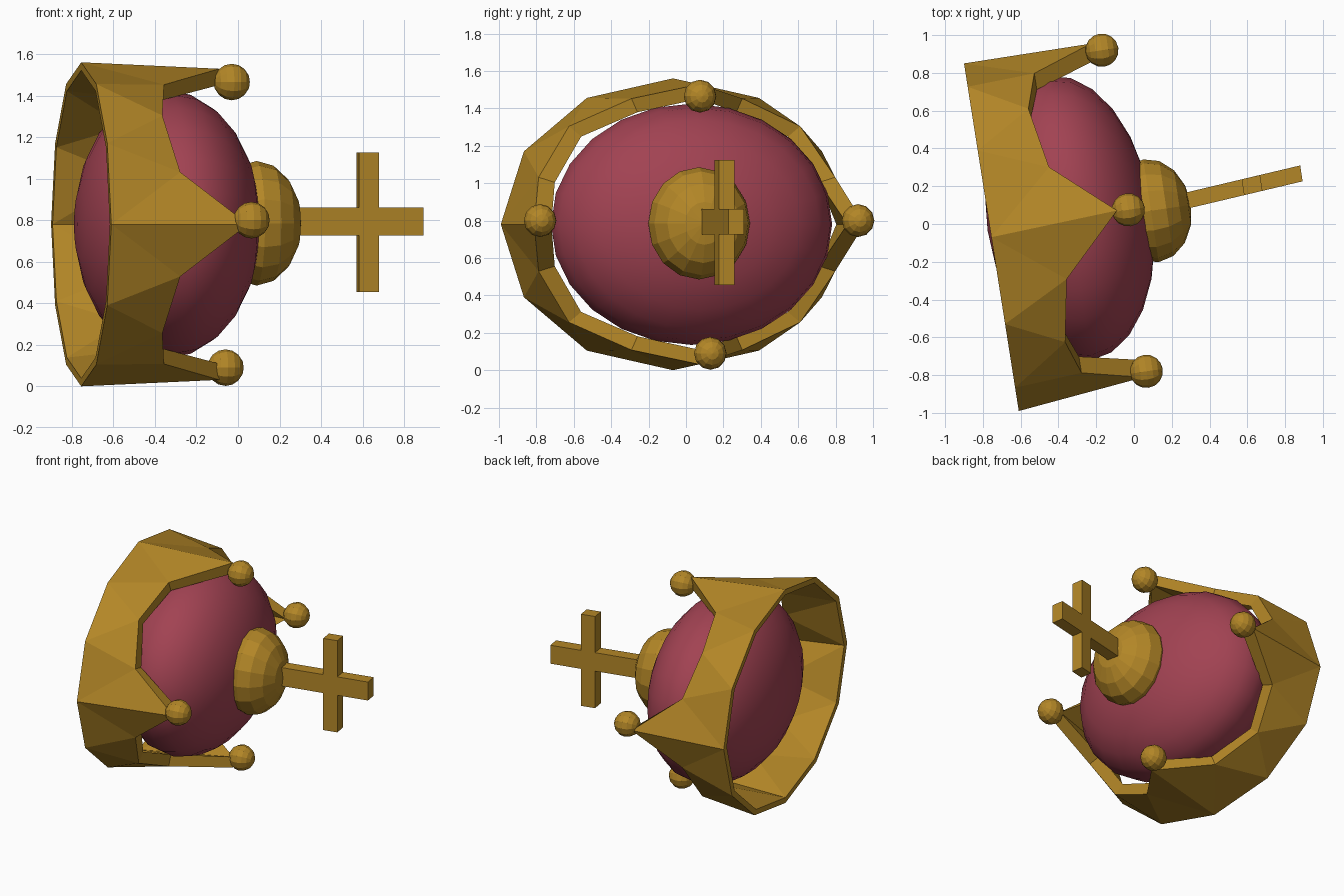
import bpy, bmesh, math
from mathutils import Matrix, Vector

if "Cube" in bpy.data.objects:
    bpy.data.objects.remove(bpy.data.objects["Cube"])


def material(name, col):
    m = bpy.data.materials.new(name)
    m.diffuse_color = (*col, 1)
    m.use_nodes = True
    m.node_tree.nodes["Principled BSDF"].inputs["Base Color"].default_value = m.diffuse_color
    return m


gold = material("gold", (0.45, 0.24, 0.02))
red = material("crimson velvet", (0.36, 0.055, 0.085))

# The crown lies on its side: local x, y across the rim, local z along the axis
ACROSS = Vector((0.145, -0.92, 0))
UP = Vector((0, 0, 0.78))
AXIS = Vector((0.978, 0.208, 0))
BASE = Vector((-0.755, -0.07, 0.78))


def frame(center, x, y, z):
    m = Matrix.Identity(4)
    for i, v in enumerate((x, y, z, Vector(center))):
        for r in range(3):
            m[r][i] = v[r]
    return m


def finish(name, bm, mat, smooth=False):
    bmesh.ops.recalc_face_normals(bm, faces=bm.faces)
    me = bpy.data.meshes.new(name)
    for f in bm.faces:
        f.smooth = smooth
    bm.to_mesh(me)
    bm.free()
    me.materials.append(mat)
    ob = bpy.data.objects.new(name, me)
    bpy.context.collection.objects.link(ob)
    return ob


def ball(name, matrix, seg, rings, mat, smooth=False):
    bm = bmesh.new()
    bmesh.ops.create_uvsphere(bm, u_segments=seg, v_segments=rings, radius=1, matrix=matrix)
    return finish(name, bm, mat, smooth)


# Crown band: 12-sided rim rising to four points, with a wall of real thickness
def crown_band():
    bm = bmesh.new()

    def ring(spec, inset):
        out = []
        for q in range(4):
            for deg, r, h in spec:
                a = math.radians(deg + 90 * q)
                p = Vector((math.cos(a), math.sin(a), 0)) * (r - inset)
                out.append(bm.verts.new(BASE + p.x * ACROSS + p.y * UP + h * AXIS))
        return out

    low = [(0, 1, 0), (30, 1, 0), (60, 1, 0)]
    high = [(0, 0.96, 0.68), (20.5, 0.92, 0.36), (45, 0.95, 0.30), (69.5, 0.92, 0.36)]
    bo, to = ring(low, 0), ring(high, 0)
    bi, ti = ring(low, 0.05), ring(high, 0.10)
    for b, t in ((bo, to), (bi, ti)):
        for q in range(4):
            B = [b[(3 * q + k) % 12] for k in range(4)]
            T = [t[(4 * q + k) % 16] for k in range(5)]
            for tri in ((B[0], T[0], T[1]), (B[0], T[1], B[1]), (B[1], T[1], T[2]),
                        (B[1], T[2], B[2]), (B[2], T[2], T[3]), (B[2], T[3], B[3]),
                        (B[3], T[3], T[4])):
                bm.faces.new(tri)
    for o, i in ((bo, bi), (to, ti)):
        n = len(o)
        for k in range(n):
            j = (k + 1) % n
            bm.faces.new((o[k], o[j], i[j], i[k]))
    return finish("crown_band", bm, gold)


crown_band()

# Padded cap inside the band
t = math.radians(8.5)
side = Vector((math.sin(t), -math.cos(t), 0))
fwd = Vector((math.cos(t), math.sin(t), 0))
Z = Vector((0, 0, 1))
ball("velvet_cap", frame((-0.34, 0.03, 0.78), side * 0.76, Z * 0.645, fwd * 0.44), 24, 12, red, True)

# Orb on top of the cap
ball("orb", frame((0.09, 0.07, 0.785), side * 0.275, Z * 0.30, fwd * 0.215), 16, 8, gold)

# Small balls on the four points
for i, c in enumerate(((0.065, -0.78, 0.80), (-0.03, 0.075, 1.465),
                       (-0.17, 0.92, 0.80), (-0.06, 0.13, 0.09))):
    ball("point_ball_%d" % (i + 1), frame(c, side * 0.088, Z * 0.088, fwd * 0.088), 12, 8, gold)


# Cross: shaft along the axis and one crossbar
def bar(name, center, length, height):
    bm = bmesh.new()
    d = Vector((0.97, 0.23, 0)).normalized()
    bmesh.ops.create_cube(bm, size=1, matrix=frame(center, side * 0.085, Z * height, d * length))
    return finish(name, bm, gold)


bar("cross_shaft", (0.57, 0.193, 0.793), 0.65, 0.135)
bar("cross_bar", (0.625, 0.206, 0.79), 0.10, 0.67)
